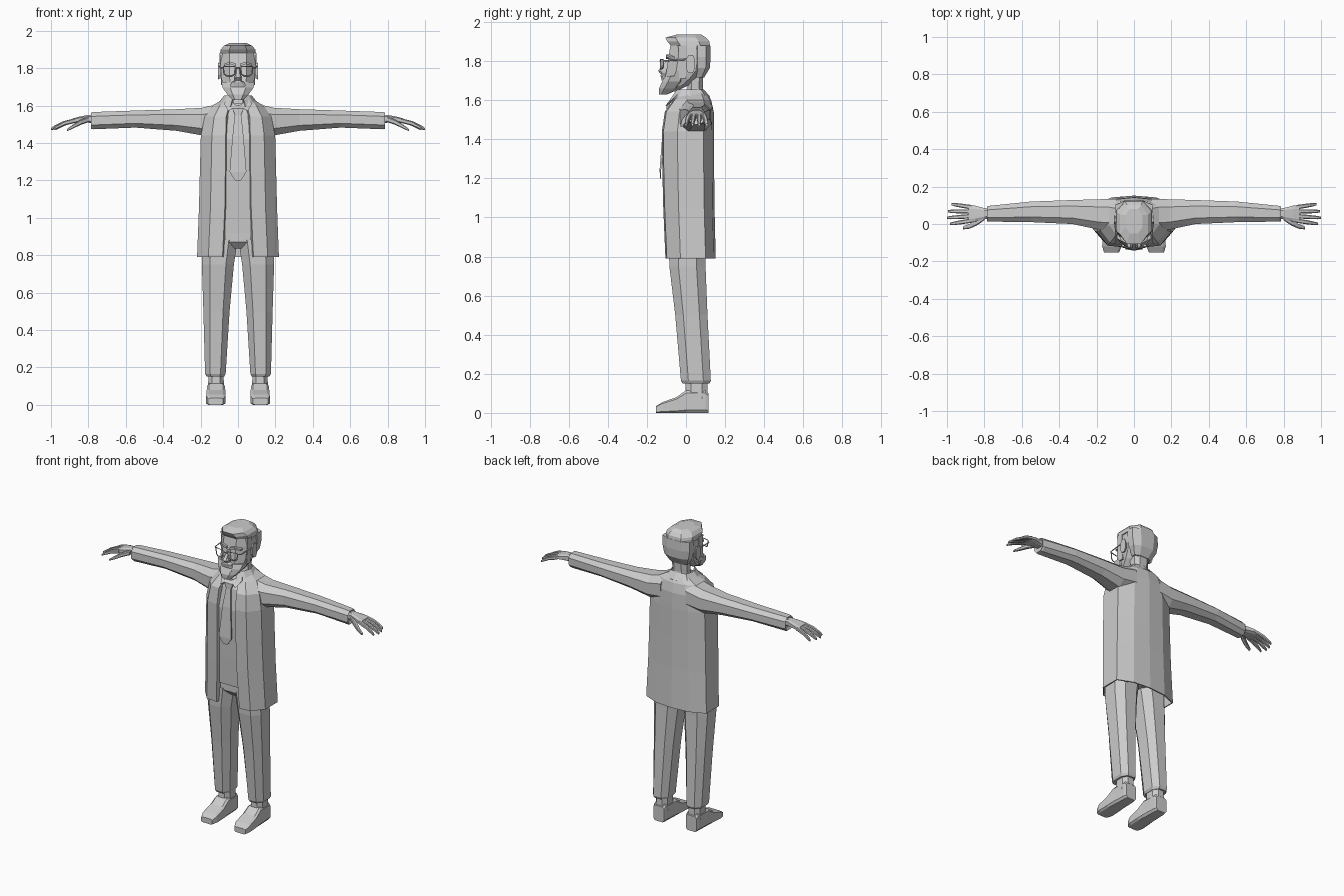
import bpy, bmesh
from mathutils import Vector


def place(axis, t, a, b):
    return Vector({'x': (t, a, b), 'y': (a, t, b), 'z': (a, b, t)}[axis])


def ring(axis, t, a0, a1, b0, b1, k=0.5):
    """Rectangle with cut corners in the plane axis = t (k=0 leaves four corners)."""
    if k == 0:
        return [place(axis, t, a, b) for a, b in ((a0, b0), (a1, b0), (a1, b1), (a0, b1))]
    u, v = k * (a1 - a0) / 2, k * (b1 - b0) / 2
    pts = [(a0 + u, b0), (a1 - u, b0), (a1, b0 + v), (a1, b1 - v),
           (a1 - u, b1), (a0 + u, b1), (a0, b1 - v), (a0, b0 + v)]
    return [place(axis, t, a, b) for a, b in pts]


def loft(name, rings, mirror=False, closed=True, thick=0):
    """Skin a row of rings; closed rings get end caps, open ones a thickness."""
    bm = bmesh.new()
    vs = [[bm.verts.new(p) for p in r] for r in rings]
    n = len(rings[0])
    for r0, r1 in zip(vs, vs[1:]):
        for i in range(n if closed else n - 1):
            j = (i + 1) % n
            bm.faces.new((r0[i], r0[j], r1[j], r1[i]))
    if closed:
        bm.faces.new(vs[0])
        bm.faces.new(vs[-1])
    bmesh.ops.recalc_face_normals(bm, faces=bm.faces)
    me = bpy.data.meshes.new(name)
    bm.to_mesh(me)
    bm.free()
    ob = bpy.data.objects.new(name, me)
    bpy.context.collection.objects.link(ob)
    if mirror:
        ob.modifiers.new("mirror", 'MIRROR')
    if thick:
        s = ob.modifiers.new("thickness", 'SOLIDIFY')
        s.thickness, s.offset = thick, 0
    return ob


def stack(name, rows, k=0.5):
    """Symmetric upright loft from rows of (z, half width, y front, y back)."""
    return loft(name, [ring('z', z, -w, w, f, b, k) for z, w, f, b in rows])


def side(name, axis, rows, k=0.5):
    """Mirrored loft from rows of (t, a0, a1, b0, b1)."""
    return loft(name, [ring(axis, *r, k) for r in rows], mirror=True)


def wire(name, pts, cyclic=False, r=0.004):
    cu = bpy.data.curves.new(name, 'CURVE')
    cu.dimensions, cu.bevel_depth, cu.bevel_resolution = '3D', r, 0
    sp = cu.splines.new('POLY')
    sp.points.add(len(pts) - 1)
    for p, co in zip(sp.points, pts):
        p.co = (*co, 1)
    sp.use_cyclic_u = cyclic
    ob = bpy.data.objects.new(name, cu)
    bpy.context.collection.objects.link(ob)
    ob.modifiers.new("mirror", 'MIRROR')


# Shoes and ankles
side("shoe", 'y', [(-.153, .08, .16, 0, .035), (-.12, .067, .17, 0, .055), (-.05, .067, .168, 0, .08),
                   (0, .07, .165, 0, .115), (.10, .075, .16, 0, .115), (.115, .08, .155, 0, .1)], .25)
side("ankle", 'z', [(.07, .073, .162, -.005, .112), (.2, .08, .155, .0, .108)])

# Trousers
side("trouser_leg", 'z', [(.15, .075, .168, -.018, .12), (.165, .066, .176, -.026, .127),
                          (.5, .045, .185, -.055, .11), (.75, .022, .193, -.085, .1),
                          (.88, .002, .19, -.088, .1)])
stack("trouser_seat", [(.835, .03, -.05, .08), (.87, .12, -.085, .1), (1.0, .175, -.085, .11)])

# Shirt, shirt collar and tie
stack("shirt", [(.915, .17, -.092, .11), (1.1, .17, -.1, .12), (1.42, .165, -.11, .12),
                (1.55, .13, -.085, .11), (1.61, .07, -.03, .1)], .6)
loft("shirt_collar", [[Vector(p) for p in ((.008, -.075, 1.6), (.055, -.03, 1.63), (.07, -.055, 1.605), (.05, -.1, 1.57))],
                      [Vector(p) for p in ((.008, -.083, 1.6), (.055, -.04, 1.635), (.075, -.063, 1.61), (.052, -.106, 1.57))]],
     mirror=True)
stack("tie", [(1.6, .022, -.08, -.06), (1.585, .03, -.098, -.08), (1.55, .017, -.1, -.09), (1.44, .029, -.12, -.11),
              (1.245, .045, -.135, -.127), (1.2, .016, -.133, -.127)], 0)

# Coat body: half profile from the front opening round to the spine
coat = []
for z, o, w, f, b in [(.79, .085, .215, -.102, .148), (1.05, .073, .205, -.113, .142),
                      (1.25, .07, .2, -.118, .14), (1.44, .068, .195, -.12, .14),
                      (1.54, .065, .175, -.105, .138), (1.60, .05, .13, -.06, .125),
                      (1.63, .04, .075, -.025, .105)]:
    d = b - f
    coat.append([Vector((x, y, z)) for x, y in
                 ((o - .008, f + .03), (o, f), (o + .55 * (w - o), f + .03 * d), (w, f + .3 * d),
                  (w, b - .2 * d), (.55 * w, b - .04 * d), (0, b))])
loft("coat_body", coat, mirror=True, closed=False, thick=.008)

# Coat sleeve with cuff
side("coat_sleeve", 'x', [(.09, -.04, .135, 1.45, 1.612), (.19, -.03, .132, 1.44, 1.588),
                          (.33, .0, .128, 1.465, 1.58), (.55, .01, .12, 1.482, 1.573),
                          (.775, .013, .097, 1.473, 1.565), (.787, .015, .094, 1.476, 1.562),
                          (.78, .025, .085, 1.49, 1.552)])

# Coat collar
band = [(.035, -.075), (.08, -.04), (.1, .02), (.075, .095), (0, .115)]
loft("coat_collar", [[Vector((x * s, .03 + (y - .03) * s, z + .1 * (y + .04) * q)) for x, y in band]
                     for z, s, q in ((1.598, 1.08, 1), (1.65, .74, 0), (1.61, .72, 0))],
     mirror=True, closed=False, thick=.008)

# Hands: palm, four fingers, thumb
side("palm", 'x', [(.75, .03, .08, 1.505, 1.548), (.8, .027, .085, 1.508, 1.55),
                   (.85, .012, .098, 1.51, 1.54), (.885, .008, .1, 1.505, 1.53)], .4)
for i, (y0, y1, tip) in enumerate([(.018, .0, .985), (.042, .033, 1.0), (.067, .068, .995), (.09, .106, .975)]):
    rows = []
    for t, r, z in ((0, .012, 1.52), (.5, .011, 1.505), (.85, .009, 1.485), (1, .006, 1.474)):
        y = y0 + t * (y1 - y0)
        rows.append((.87 + t * (tip - .87), y - r, y + r, z - r, z + r))
    side(f"finger_{i + 1}", 'x', rows, .4)
side("thumb", 'x', [(.80, .02, .05, 1.51, 1.54), (.84, -.008, .024, 1.497, 1.525),
                    (.88, -.025, .0, 1.478, 1.5), (.915, -.029, -.013, 1.462, 1.474)], .4)

# Neck and head
stack("neck", [(1.58, .062, -.01, .098), (1.66, .052, .008, .086), (1.76, .055, .01, .09)])
stack("head", [(1.645, .035, -.115, -.05), (1.675, .066, -.115, .01), (1.71, .08, -.108, .06), (1.75, .09, -.1, .1),
               (1.83, .094, -.088, .112), (1.89, .088, -.078, .11)])
side("ear", 'x', [(.085, .004, .035, 1.75, 1.82), (.106, .0, .047, 1.74, 1.83)])

# Hair: crown with raised front, back and sideburns
stack("hair_crown", [(1.87, .097, -.07, .124), (1.9, .092, -.095, .12),
                     (1.92, .075, -.106, .102), (1.935, .045, -.05, .08)])
stack("hair_back", [(1.715, .062, .04, .092), (1.765, .088, .038, .122),
                    (1.82, .098, .036, .126), (1.88, .098, .036, .124)])
side("sideburn", 'z', [(1.71, .07, .09, -.035, .0), (1.88, .08, .098, -.04, .005)], 0)

# Beard, moustache, nose and brows
stack("beard", [(1.63, .03, -.137, -.095), (1.66, .058, -.138, -.03), (1.695, .082, -.122, .0),
                (1.725, .09, -.104, .0)])
stack("moustache", [(1.7, .042, -.124, -.08), (1.725, .035, -.13, -.08), (1.735, .012, -.128, -.08)], .4)
stack("nose", [(1.735, .018, -.13, -.08), (1.75, .019, -.143, -.08), (1.805, .009, -.1, -.07)], .4)
side("eyebrow", 'x', [(.012, -.103, -.07, 1.812, 1.825), (.045, -.103, -.07, 1.822, 1.835),
                      (.075, -.082, -.05, 1.812, 1.822)], 0)

# Glasses: rims, bridge and temples
wire("glasses_rim", [(.018, -.13, 1.768), (.03, -.13, 1.76), (.062, -.122, 1.76), (.075, -.117, 1.77),
                     (.078, -.116, 1.808), (.016, -.13, 1.808)], cyclic=True)
wire("glasses_bridge", [(0, -.132, 1.802), (.017, -.13, 1.798)])
wire("glasses_temple", [(.078, -.116, 1.802), (.095, -.1, 1.802), (.101, .015, 1.81)])
